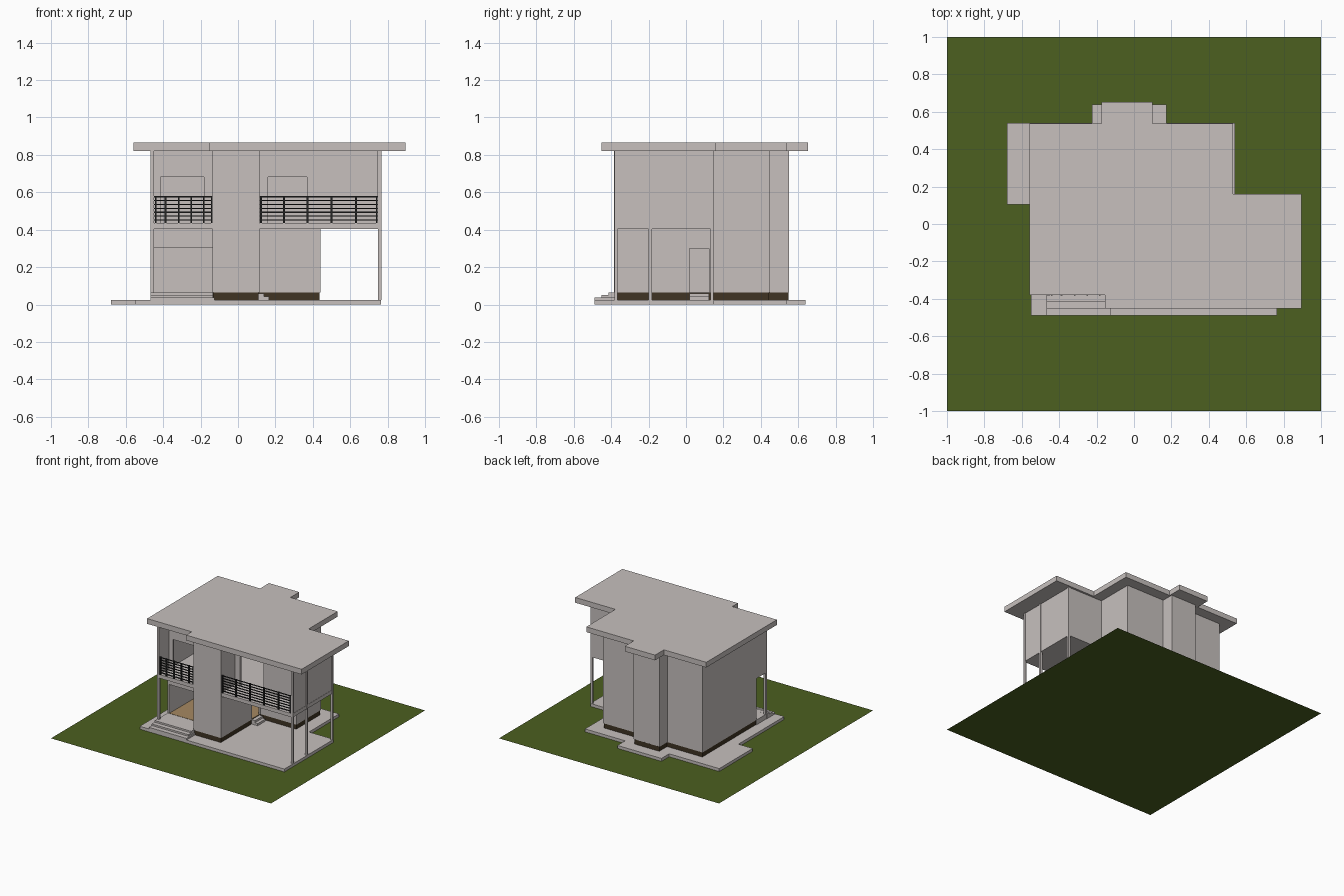
import bpy, bmesh

if "Cube" in bpy.data.objects:
    bpy.data.objects.remove(bpy.data.objects["Cube"])


def mat(name, r, g, b):
    m = bpy.data.materials.new(name)
    m.diffuse_color = (r, g, b, 1)
    m.use_nodes = True
    m.node_tree.nodes["Principled BSDF"].inputs["Base Color"].default_value = m.diffuse_color
    return m


GREY = mat("warm grey plaster", 0.57, 0.53, 0.515)
GREEN = mat("lawn green", 0.072, 0.115, 0.0145)
DARK = mat("dark brown plinth", 0.05, 0.034, 0.017)
WOOD = mat("wood floor", 0.38, 0.25, 0.12)
BLACK = mat("black rail", 0.018, 0.018, 0.018)


def prism(name, pts, z0, z1, m=GREY):
    """Extrude a plan outline from z0 to z1."""
    bm = bmesh.new()
    f = bm.faces.new([bm.verts.new((x, y, z0)) for x, y in pts])
    if z1 > z0:
        r = bmesh.ops.extrude_face_region(bm, geom=[f])
        top = [v for v in r["geom"] if isinstance(v, bmesh.types.BMVert)]
        bmesh.ops.translate(bm, vec=(0, 0, z1 - z0), verts=top)
        bmesh.ops.recalc_face_normals(bm, faces=bm.faces[:])
    me = bpy.data.meshes.new(name)
    bm.to_mesh(me)
    bm.free()
    me.materials.append(m)
    ob = bpy.data.objects.new(name, me)
    bpy.context.collection.objects.link(ob)
    return ob


def box(name, x0, x1, y0, y1, z0, z1, m=GREY):
    return prism(name, [(x0, y0), (x1, y0), (x1, y1), (x0, y1)], z0, z1, m)


T = 0.015                     # wall thickness
F0, F1, M0, M1, TOP = 0.025, 0.065, 0.405, 0.435, 0.822


def wall_x(name, x0, x1, y, z0, z1, hole=None):
    """Wall along x with its front at y; hole = (x0, x1, top)."""
    if not hole:
        return box(name, x0, x1, y, y + T, z0, z1)
    a, b, h = hole
    box(name + "_left", x0, a, y, y + T, z0, z1)
    box(name + "_right", b, x1, y, y + T, z0, z1)
    box(name + "_lintel", a, b, y, y + T, h, z1)


def wall_y(name, x, y0, y1, z0, z1, hole=None):
    """Wall along y with its left side at x; hole = (y0, y1, top)."""
    if not hole:
        return box(name, x, x + T, y0, y1, z0, z1)
    a, b, h = hole
    box(name + "_front", x, x + T, y0, a, z0, z1)
    box(name + "_back", x, x + T, b, y1, z0, z1)
    box(name + "_lintel", x, x + T, a, b, h, z1)


# Lawn, paving and roof
box("lawn", -1, 1, -1, 1, 0, 0, GREEN)
prism("paving", [(-0.55, -0.49), (0.765, -0.49), (0.765, 0.15), (0.54, 0.15),
                 (0.54, 0.54), (0.175, 0.54), (0.175, 0.64), (-0.225, 0.64),
                 (-0.225, 0.54), (-0.68, 0.54), (-0.68, 0.105), (-0.55, 0.105)],
      0.001, F0)
prism("roof", [(-0.56, -0.38), (-0.155, -0.38), (-0.155, -0.452), (0.895, -0.452),
               (0.895, 0.16), (0.53, 0.16), (0.53, 0.537), (0.1, 0.537),
               (0.1, 0.652), (-0.175, 0.652), (-0.175, 0.537), (-0.56, 0.537)],
      TOP, 0.865)

# Ground floor: dark plinth, wood floor, porch floor
house = [(-0.46, -0.25), (-0.13, -0.25), (-0.13, -0.38), (0.11, -0.38),
         (0.11, 0.135), (0.435, 0.135), (0.435, 0.445), (0.085, 0.445),
         (0.085, 0.547), (-0.14, 0.547), (-0.14, 0.445), (-0.46, 0.445)]
prism("plinth", house, F0, 0.063, DARK)
prism("wood_floor", [(x * 0.985, y * 0.985) for x, y in house], 0.063, F1, WOOD)
box("porch_floor", -0.465, -0.135, -0.38, -0.25, F0, F1)

# Porch steps and side door steps
for i, y in enumerate((-0.49, -0.452, -0.415)):
    box("porch_step", -0.468, -0.125 if i == 0 else -0.135, y, -0.38,
        F0, F0 + 0.0135 * (i + 1))
for x, z in ((0.165, 0.043), (0.14, 0.06)):
    box("side_step", 0.11, x, 0.02, 0.122, F0, z)

# Outer walls running through both storeys
wall_y("left_wall", -0.465, -0.25, 0.45, F1, TOP)
wall_y("right_back_wall", 0.425, 0.13, 0.45, F1, TOP)
wall_x("back_wall_left", -0.465, -0.14, 0.435, F1, TOP)
wall_x("back_wall_right", 0.085, 0.44, 0.435, F1, TOP)
wall_y("bay_left_wall", -0.145, 0.435, 0.55, F1, TOP)
wall_y("bay_right_wall", 0.075, 0.435, 0.55, F1, TOP)
wall_x("bay_back_wall", -0.145, 0.09, 0.535, F1, TOP)
wall_x("tower_front", -0.135, 0.115, -0.385, F1, TOP)
wall_y("tower_left", -0.135, -0.385, -0.235, F1, TOP)
wall_y("tower_right_lower", 0.1, -0.385, 0.145, F1, M0, (0.02, 0.122, 0.3))
wall_y("tower_right_upper", 0.1, -0.385, -0.19, M0, TOP)
wall_x("carport_back_wall", 0.1, 0.44, 0.13, F1, M0)
wall_x("porch_wall", -0.465, -0.135, -0.25, F1, M0, (-0.45, -0.136, 0.303))

# Upper floor slab
prism("upper_floor", [(-0.465, -0.38), (-0.12, -0.38), (0.11, -0.38), (0.762, -0.38),
                      (0.762, 0.143), (0.43, 0.143), (0.43, 0.44), (-0.46, 0.44)],
      M0, M1)

# Upper storey walls with balcony doors
wall_x("left_balcony_wall", -0.465, -0.135, -0.25, M1, TOP, (-0.415, -0.183, 0.682))
wall_x("right_balcony_wall", 0.115, 0.76, -0.2, M1, TOP, (0.16, 0.37, 0.682))
wall_x("right_room_back_wall", 0.43, 0.76, 0.128, M1, TOP)
wall_y("right_room_side_wall", 0.745, -0.375, 0.143, M0, TOP)
wall_y("left_balcony_side", -0.465, -0.375, -0.25, M0, TOP)

# Posts
for y in (-0.383, -0.2, 0.13):
    box("carport_post", 0.748, 0.766, y, y + 0.017, F0, TOP)
box("porch_post", -0.467, -0.45, -0.382, -0.365, F1, TOP)


# Balcony railings
def railing(side, x0, x1, posts):
    for i in range(7):
        z = 0.449 + i * 0.0207
        box(side + "_rail_bar", x0, x1, -0.379, -0.373, z, z + 0.006, BLACK)
    for x in posts:
        box(side + "_rail_post", x - 0.005, x + 0.005, -0.382, -0.37, M1, 0.58, BLACK)


railing("left", -0.45, -0.135, (-0.44, -0.388, -0.317, -0.25, -0.183, -0.14))
railing("right", 0.115, 0.748, (0.122, 0.245, 0.372, 0.5, 0.63, 0.742))
